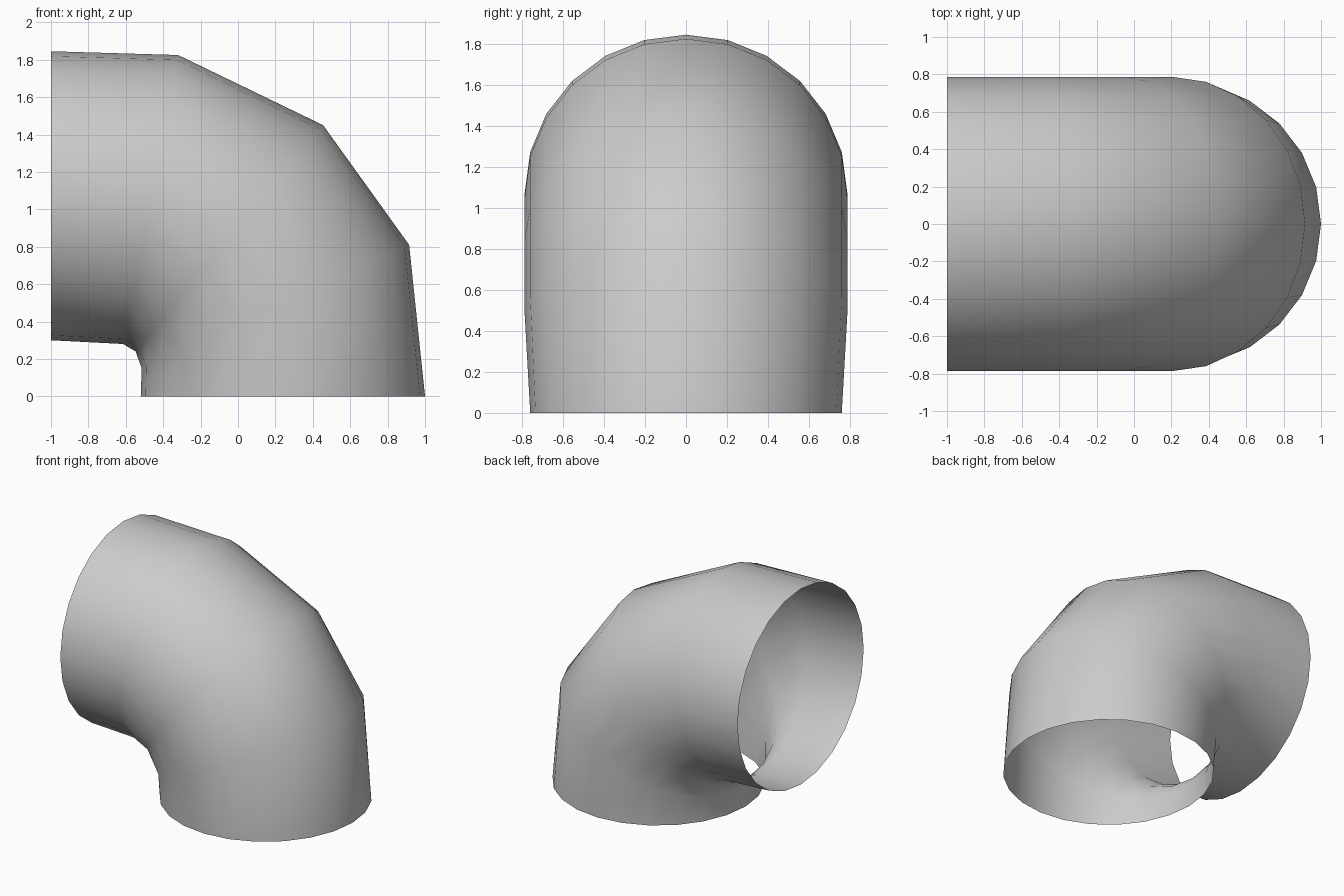
import bpy, bmesh
from math import cos, sin, tau
from mathutils import Vector

if "Cube" in bpy.data.objects:
    bpy.data.objects.remove(bpy.data.objects["Cube"])

SIDES = 24

# Each ring of the bend: outer (x, z), inner (x, z), half width in y
RINGS = [
    ((1.0, 0.0), (-0.52, 0.0), 0.76),
    ((0.915, 0.81), (-0.515, 0.15), 0.787),
    ((0.455, 1.45), (-0.547, 0.24), 0.787),
    ((-0.32, 1.825), (-0.615, 0.28), 0.787),
    ((-1.0, 1.845), (-1.0, 0.30), 0.787),
]


def add_ring(bm, outer, inner, half_width):
    a = Vector((outer[0], 0, outer[1]))
    b = Vector((inner[0], 0, inner[1]))
    centre, arm = (a + b) / 2, (a - b) / 2
    side = Vector((0, half_width, 0))
    return [bm.verts.new(centre + arm * cos(tau * i / SIDES) + side * sin(tau * i / SIDES))
            for i in range(SIDES)]


# Open-ended pipe elbow, a thin sheet bridged ring to ring
bm = bmesh.new()
rings = [add_ring(bm, *r) for r in RINGS]
for lo, hi in zip(rings, rings[1:]):
    for i in range(SIDES):
        j = (i + 1) % SIDES
        bm.faces.new((lo[i], lo[j], hi[j], hi[i])).smooth = True

mesh = bpy.data.meshes.new("pipe_elbow")
bm.to_mesh(mesh)
bm.free()
elbow = bpy.data.objects.new("pipe_elbow", mesh)
bpy.context.collection.objects.link(elbow)
